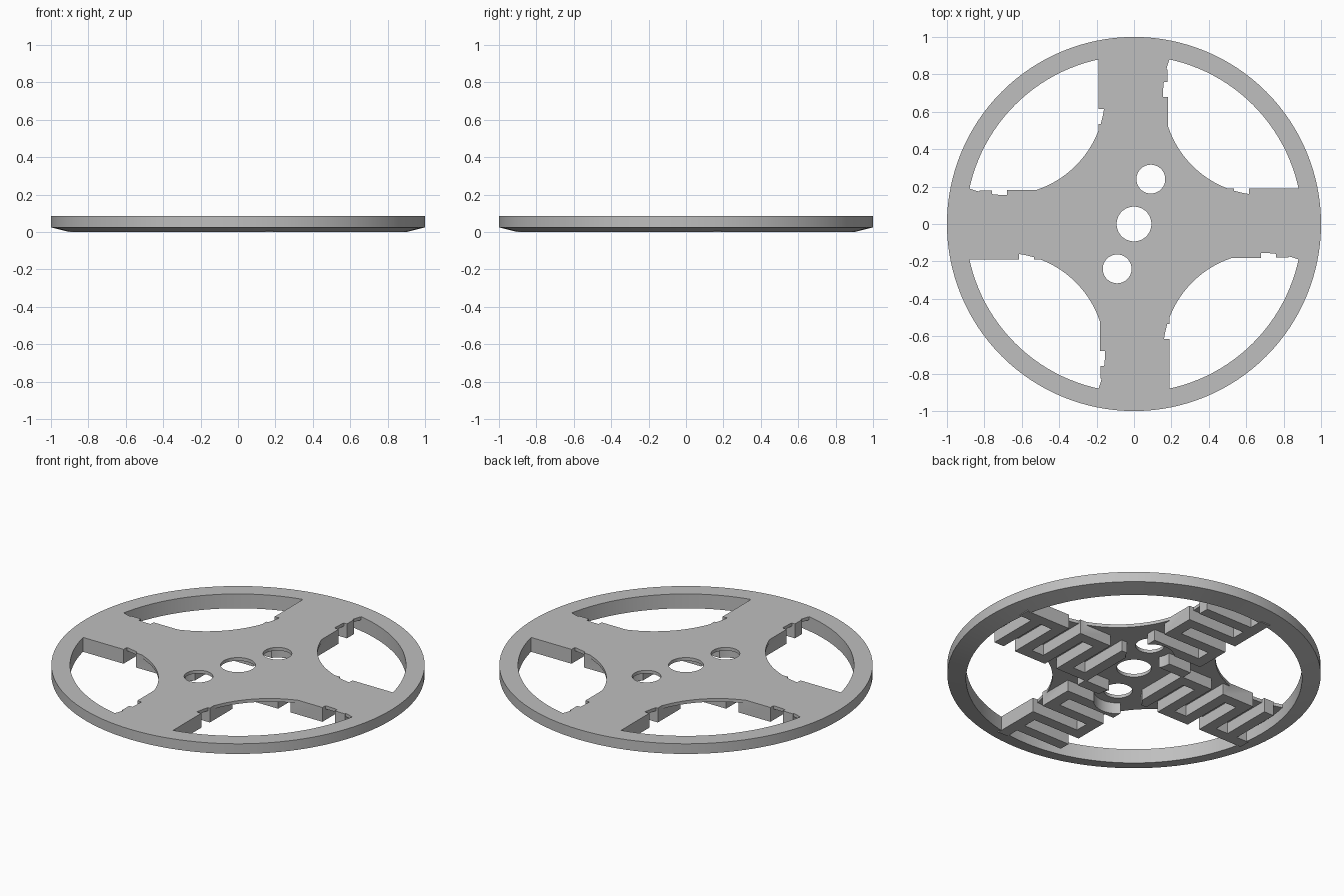
import bpy, bmesh, math
from mathutils import Matrix, Vector

if "Cube" in bpy.data.objects:
    bpy.data.objects.remove(bpy.data.objects["Cube"])

TOP = 0.085        # overall height
WEB = 0.066        # underside of the thin web
HALF = 0.0325      # half thickness of the meander wall

grey = bpy.data.materials.new("light_grey")
grey.use_nodes = True
grey.diffuse_color = (0.52, 0.52, 0.52, 1)
grey.node_tree.nodes["Principled BSDF"].inputs["Base Color"].default_value = (0.52, 0.52, 0.52, 1)


def finish(name, bm):
    bmesh.ops.recalc_face_normals(bm, faces=bm.faces)
    mesh = bpy.data.meshes.new(name)
    bm.to_mesh(mesh)
    bm.free()
    mesh.materials.append(grey)
    obj = bpy.data.objects.new(name, mesh)
    bpy.context.collection.objects.link(obj)
    return obj


def prism(name, outline, z0, z1):
    bm = bmesh.new()
    face = bm.faces.new([bm.verts.new((x, y, z0)) for x, y in outline])
    ext = bmesh.ops.extrude_face_region(bm, geom=[face])
    verts = [v for v in ext["geom"] if isinstance(v, bmesh.types.BMVert)]
    bmesh.ops.translate(bm, verts=verts, vec=(0, 0, z1 - z0))
    return finish(name, bm)


def disc(name, x, y, r, z0, z1, n=96):
    ring = [2 * math.pi * i / n for i in range(n)]
    return prism(name, [(x + r * math.cos(a), y + r * math.sin(a)) for a in ring], z0, z1)


def lathe(name, profile, n=128):
    bm = bmesh.new()
    verts = [bm.verts.new((r, 0, z)) for r, z in profile]
    edges = [bm.edges.new((verts[i - 1], v)) for i, v in enumerate(verts)]
    bmesh.ops.spin(bm, geom=verts + edges, cent=(0, 0, 0), axis=(0, 0, 1),
                   angle=2 * math.pi, steps=n, use_merge=True)
    bmesh.ops.remove_doubles(bm, verts=bm.verts, dist=0.0001)
    return finish(name, bm)


def strip(path, half):
    """Outline of a right-angled path widened to both sides with mitred corners."""
    pts = [Vector(p) for p in path]
    sides = ([], [])
    for i, p in enumerate(pts):
        a = (p - pts[i - 1]).normalized() if i else None
        b = (pts[i + 1] - p).normalized() if i < len(pts) - 1 else None
        na = Vector((-a.y, a.x)) if a else Vector((0, 0))
        nb = Vector((-b.y, b.x)) if b else Vector((0, 0))
        off = (na + nb) * half
        sides[0].append(p + off)
        sides[1].append(p - off)
    return sides[0] + sides[1][::-1]


def combine(target, tool, operation):
    mod = target.modifiers.new(tool.name, "BOOLEAN")
    mod.operation, mod.solver, mod.object = operation, "EXACT", tool
    bpy.context.view_layer.objects.active = target
    bpy.ops.object.modifier_apply(modifier=mod.name)
    bpy.data.objects.remove(tool)


# Thin web with four round windows
wheel = disc("wheel", 0, 0, 0.95, WEB, TOP, 128)
for sx in (-1, 1):
    for sy in (-1, 1):
        combine(wheel, disc("window", sx * 0.69, sy * 0.69, 0.535, -0.1, 0.2, 128), "DIFFERENCE")

# Rim with bevelled underside
rim = lathe("rim", [(0.9, 0), (1, 0.025), (1, TOP), (0.9, TOP)])
combine(wheel, rim, "UNION")

# Meander wall under each spoke, with a stub tying it to the rim
left, right = -0.158, 0.15
path = [(-0.19, 0.2125)]
for i in range(4):
    y, side = 0.2125 + 0.145 * i, left if i % 2 else right
    path += [(side, y), (side, y + 0.145)]
path.append((0.18, path[-1][1]))
stub = [(-0.1905, 0.78), (-0.1255, 0.78), (-0.1255, 0.905), (-0.1905, 0.905)]
for k in range(4):
    for name, outline in (("meander", strip(path, HALF)), ("stub", stub)):
        part = prism(name, outline, 0, TOP)
        part.data.transform(Matrix.Rotation(k * math.pi / 2, 4, "Z"))
        combine(wheel, part, "UNION")

# Centre hole and two offset holes, counterbored from below
combine(wheel, disc("centre_hole", 0, 0, 0.093, -0.1, 0.2), "DIFFERENCE")
for s in (-1, 1):
    x, y = s * 0.09, s * 0.24
    combine(wheel, disc("counterbore", x, y, 0.13, -0.1, WEB), "DIFFERENCE")
    combine(wheel, disc("side_hole", x, y, 0.077, -0.1, 0.2), "DIFFERENCE")

bpy.ops.object.select_all(action="DESELECT")
wheel.select_set(True)
bpy.context.view_layer.objects.active = wheel
bpy.ops.object.shade_smooth_by_angle(angle=math.radians(30))
